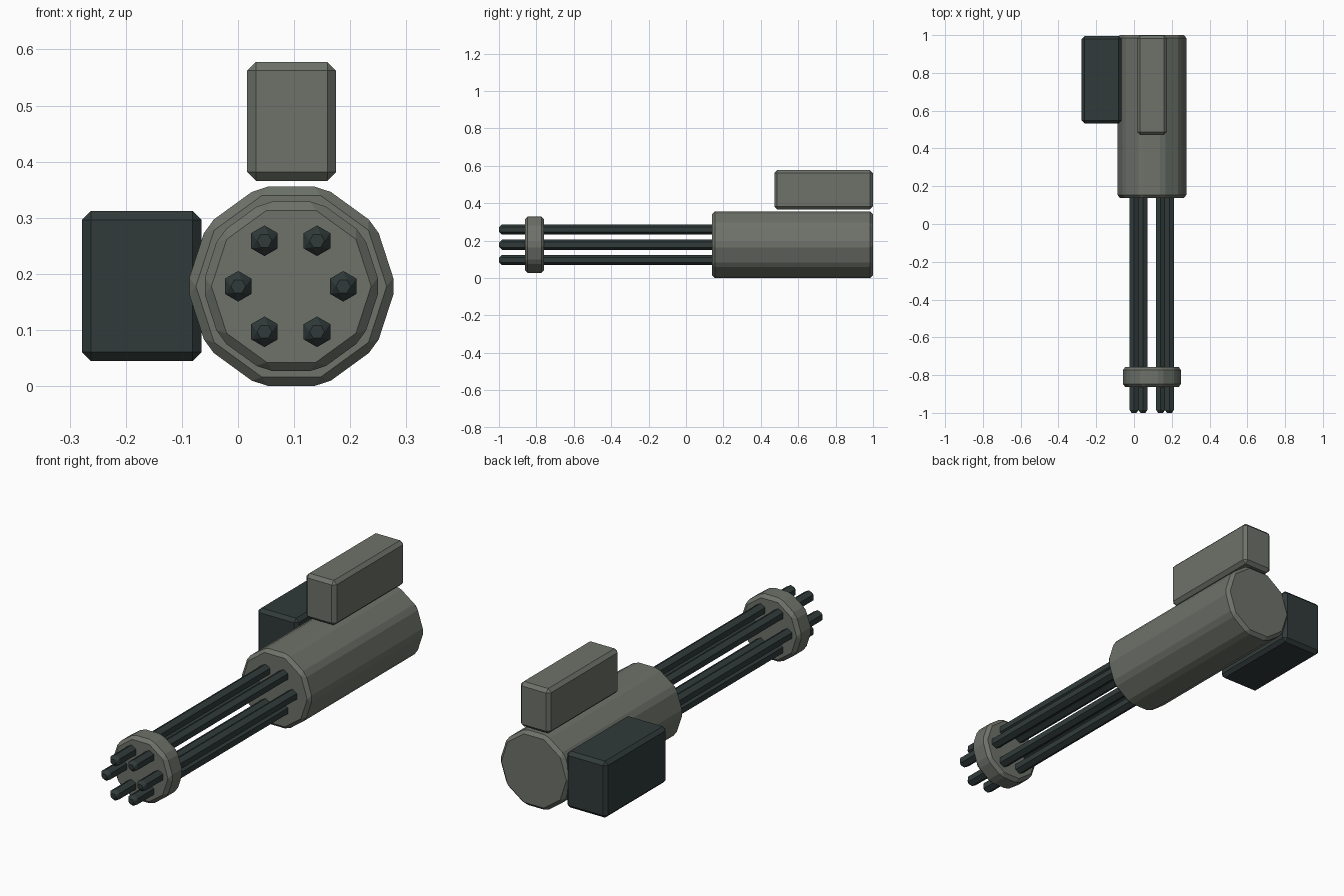
import bpy, bmesh, math

if "Cube" in bpy.data.objects:
    bpy.data.objects.remove(bpy.data.objects["Cube"])

CX, CZ = 0.095, 0.178      # axis shared by housing, clamp and barrels
BEVEL = 0.0158


def material(name, rgb):
    m = bpy.data.materials.new(name)
    m.diffuse_color = (*rgb, 1)
    m.use_nodes = True
    m.node_tree.nodes["Principled BSDF"].inputs["Base Color"].default_value = m.diffuse_color
    return m


GREY = material("olive_grey", (0.153, 0.168, 0.142))
DARK = material("dark_gunmetal", (0.030, 0.043, 0.042))


def finish(name, bm, mat):
    """Turn a bmesh into a flat-shaded object with one-step chamfers."""
    bmesh.ops.recalc_face_normals(bm, faces=bm.faces)
    me = bpy.data.meshes.new(name)
    bm.to_mesh(me)
    bm.free()
    me.materials.append(mat)
    ob = bpy.data.objects.new(name, me)
    bpy.context.collection.objects.link(ob)
    mod = ob.modifiers.new("chamfer", 'BEVEL')
    mod.width = BEVEL
    mod.segments = 1
    mod.limit_method = 'NONE'
    mod.use_clamp_overlap = True
    return ob


def prism(name, sides, radius, x, z, y0, y1, mat):
    """Regular prism along y with a corner pointing to +x."""
    bm = bmesh.new()
    ring = [bm.verts.new((x + radius * math.cos(2 * math.pi * k / sides), y0,
                          z + radius * math.sin(2 * math.pi * k / sides)))
            for k in range(sides)]
    face = bm.faces.new(ring)
    ext = bmesh.ops.extrude_face_region(bm, geom=[face], use_keep_orig=True)
    moved = [v for v in ext["geom"] if isinstance(v, bmesh.types.BMVert)]
    bmesh.ops.translate(bm, verts=moved, vec=(0, y1 - y0, 0))
    return finish(name, bm, mat)


def box(name, lo, hi, mat):
    bm = bmesh.new()
    bmesh.ops.create_cube(bm, size=1)
    for v in bm.verts:
        v.co = [(a + b) / 2 + c * (b - a) for a, b, c in zip(lo, hi, v.co)]
    return finish(name, bm, mat)


# Ten-sided motor housing and barrel clamp disc
prism("motor_housing", 10, 0.1866, CX, CZ, 0.138, 1.0, GREY)
prism("barrel_clamp", 10, 0.159, CX, CZ, -0.862, -0.758, GREY)

# Six barrels in a circle (chamfer turns the hexagon point-up)
for i in range(6):
    a = i * math.pi / 3
    prism(f"barrel_{i + 1}", 6, 0.0315, CX - 0.001 + 0.0936 * math.cos(a),
          CZ + 0.0936 * math.sin(a), -1.0, 0.25, DARK)

# Top mount and side ammunition box
box("top_mount", (0.016, 0.472, 0.366), (0.175, 0.999, 0.578), GREY)
box("ammo_box", (-0.278, 0.533, 0.045), (-0.065, 0.995, 0.312), DARK)
